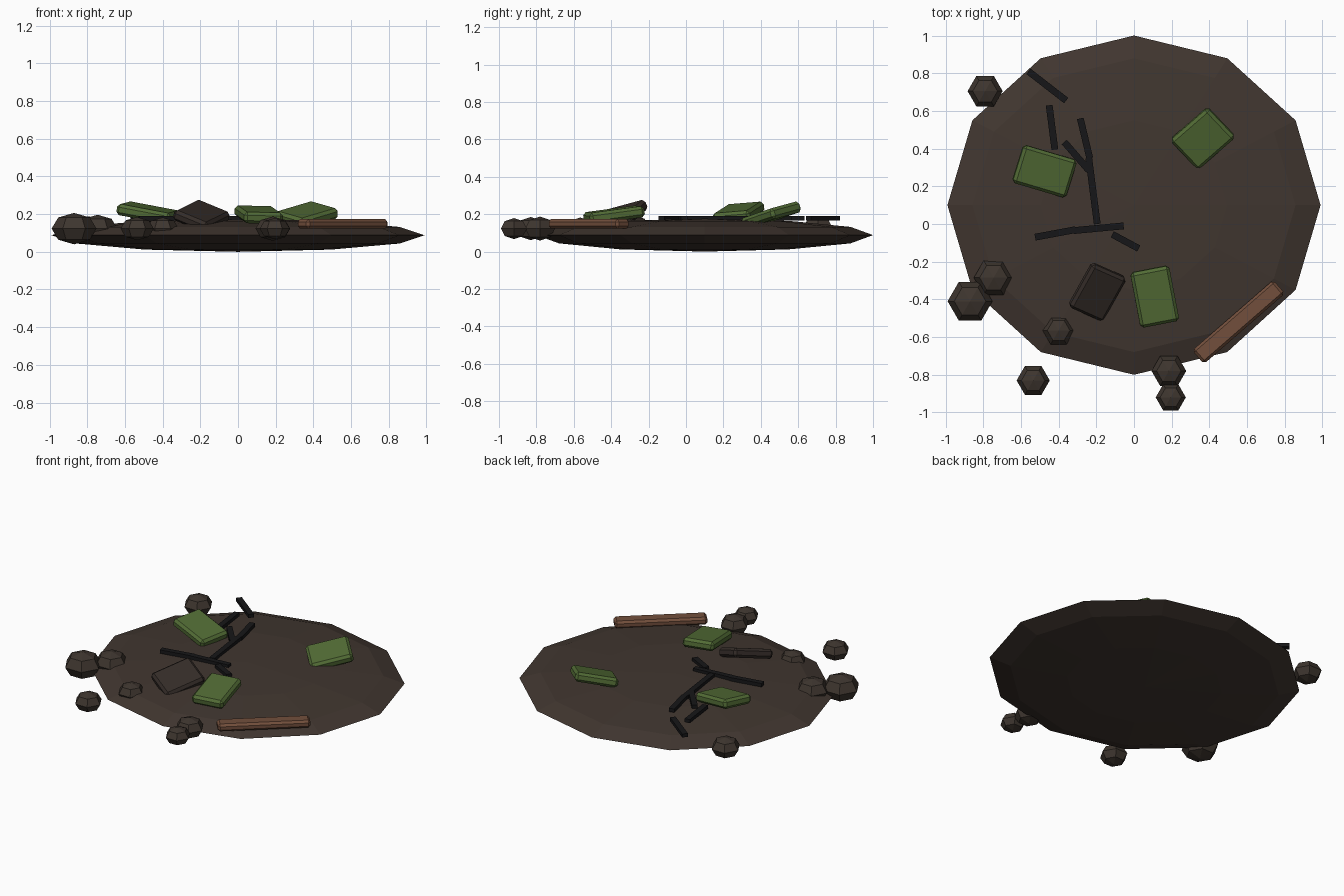
import bpy, bmesh
from math import radians, atan2, hypot
from mathutils import Matrix, Euler

if "Cube" in bpy.data.objects:
    bpy.data.objects.remove(bpy.data.objects["Cube"])


def material(name, rgb):
    m = bpy.data.materials.new(name)
    m.diffuse_color = (*rgb, 1)
    m.use_nodes = True
    m.node_tree.nodes["Principled BSDF"].inputs["Base Color"].default_value = m.diffuse_color
    return m


soil = material("soil", (0.052, 0.037, 0.029))
stone = material("stone", (0.048, 0.036, 0.028))
green = material("moss_green", (0.085, 0.15, 0.036))
dark = material("dark_brown", (0.034, 0.025, 0.021))
rust = material("rust_wood", (0.17, 0.078, 0.045))
black = material("charred", (0.008, 0.008, 0.009))


def finish(name, bm, mat):
    bmesh.ops.recalc_face_normals(bm, faces=bm.faces)
    me = bpy.data.meshes.new(name)
    bm.to_mesh(me)
    bm.free()
    me.materials.append(mat)
    ob = bpy.data.objects.new(name, me)
    bpy.context.collection.objects.link(ob)
    return ob


def ball(name, loc, radii, segs, rings, mat, turn=0):
    bm = bmesh.new()
    bmesh.ops.create_uvsphere(bm, u_segments=segs, v_segments=rings, radius=1,
                              matrix=Matrix.Rotation(radians(turn), 4, 'Z'))
    bmesh.ops.scale(bm, vec=radii, verts=bm.verts)
    ob = finish(name, bm, mat)
    ob.location = loc
    return ob


def box(name, loc, size, rot, mat, bevel=0):
    bm = bmesh.new()
    bmesh.ops.create_cube(bm, size=1)
    bmesh.ops.scale(bm, vec=size, verts=bm.verts)
    if bevel:
        bmesh.ops.bevel(bm, geom=bm.edges[:], offset=bevel, segments=1,
                        affect='EDGES')
    ob = finish(name, bm, mat)
    ob.location = loc
    ob.rotation_euler = Euler(rot)
    return ob


# Flattened twelve-sided mound
ball("ground_mound", (0, 0.1, 0.088), (0.99, 0.9, 0.088), 12, 6, soil)

# Six-sided stones around the rim: x, y, radius
stones = [(-0.87, -0.41, 0.119), (-0.745, -0.285, 0.105), (-0.40, -0.565, 0.085),
          (-0.535, -0.83, 0.088), (0.185, -0.78, 0.092), (0.195, -0.92, 0.08),
          (-0.79, 0.705, 0.093)]
for i, (x, y, r) in enumerate(stones):
    ball(f"stone_{i + 1}", (x, y, 0.123), (r, r, r * 0.7), 6, 4, stone, 30)

# Tilted chamfered slabs
box("green_slab_left", (-0.475, 0.28, 0.207), (0.30, 0.21, 0.06),
    (0.08, 0.18, radians(-16.5)), green, 0.016)
box("green_slab_right", (0.365, 0.455, 0.195), (0.27, 0.22, 0.06),
    (0.2, -0.22, radians(41)), green, 0.016)
box("green_slab_front", (0.11, -0.385, 0.197), (0.21, 0.30, 0.06),
    (0.13, 0.02, radians(11)), green, 0.016)
box("dark_slab", (-0.195, -0.36, 0.19), (0.21, 0.27, 0.06),
    (0.25, 0.36, radians(-24)), dark, 0.016)

# Plank lying on the front right rim
box("plank", (0.555, -0.52, 0.148), (0.57, 0.095, 0.05),
    (0, 0, radians(41)), rust, 0.014)

# Charred branching sticks: start xy, end xy
sticks = [(-0.56, 0.81, -0.36, 0.655), (-0.45, 0.63, -0.42, 0.395),
          (-0.285, 0.56, -0.235, 0.35), (-0.37, 0.435, -0.24, 0.285),
          (-0.24, 0.35, -0.195, 0.0), (-0.525, -0.07, -0.31, -0.03),
          (-0.32, -0.035, -0.055, -0.01), (-0.115, -0.055, 0.025, -0.13)]
for i, (x0, y0, x1, y1) in enumerate(sticks):
    box(f"stick_{i + 1}", ((x0 + x1) / 2, (y0 + y1) / 2, 0.179),
        (hypot(x1 - x0, y1 - y0), 0.036, 0.024),
        (0, 0, atan2(y1 - y0, x1 - x0)), black)
